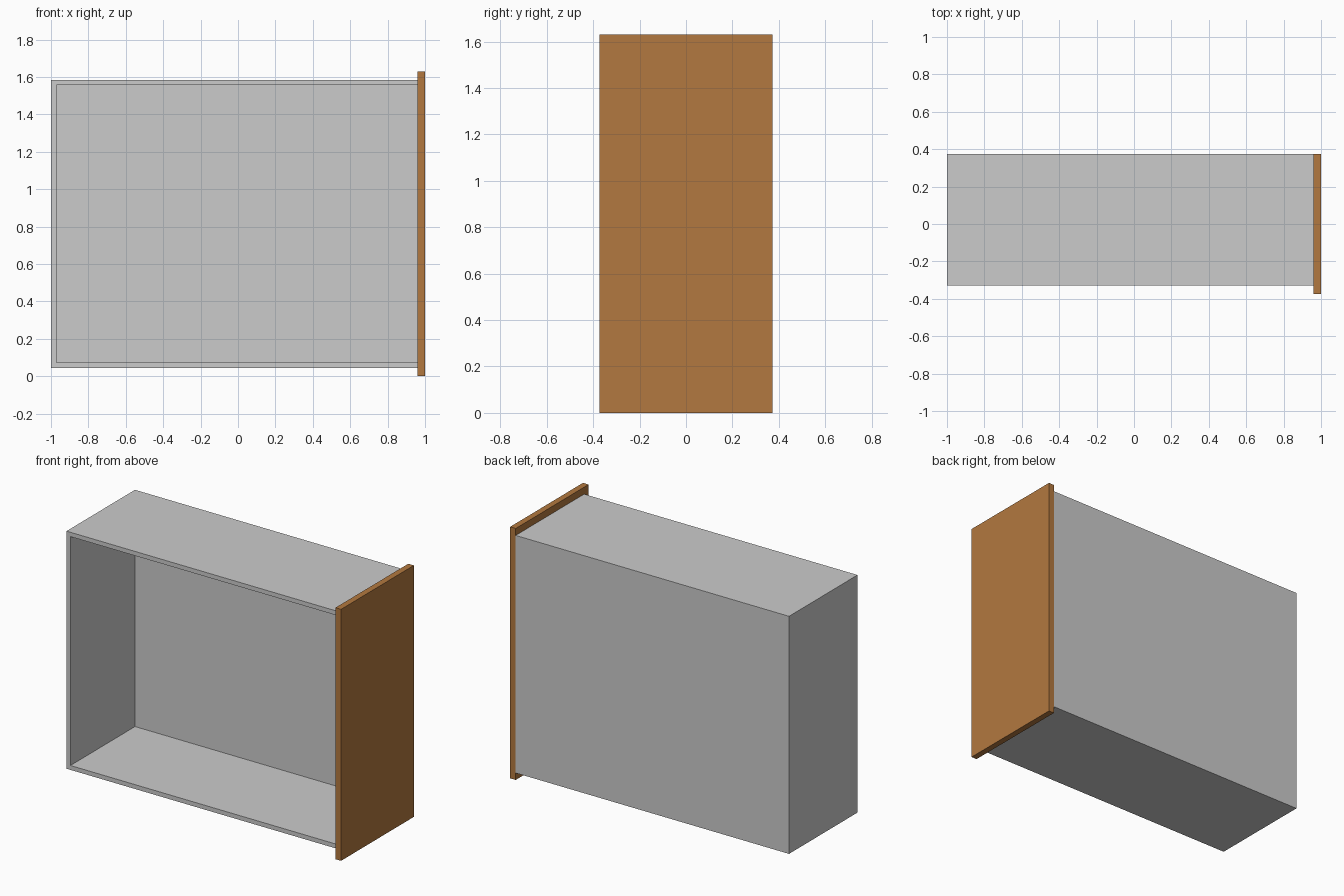
import bpy, bmesh

if "Cube" in bpy.data.objects:
    bpy.data.objects.remove(bpy.data.objects["Cube"])


def box(name, x, y, z, material=None):
    """Axis-aligned box from (min, max) ranges."""
    bm = bmesh.new()
    bmesh.ops.create_cube(bm, size=1)
    for v in bm.verts:
        v.co = [r[0] if c < 0 else r[1] for c, r in zip(v.co, (x, y, z))]
    mesh = bpy.data.meshes.new(name)
    bm.to_mesh(mesh)
    bm.free()
    obj = bpy.data.objects.new(name, mesh)
    bpy.context.collection.objects.link(obj)
    if material:
        mesh.materials.append(material)
    return obj


wood = bpy.data.materials.new("wood")
wood.diffuse_color = (0.45, 0.19, 0.05, 1)
wood.use_nodes = True
wood.node_tree.nodes["Principled BSDF"].inputs["Base Color"].default_value = wood.diffuse_color

T = 0.04                      # board thickness
FACE_X = 0.96                 # inner side of the wooden face panel
Y0, Y1 = -0.328, 0.373        # tray depth
Z0, Z1 = 0.045, 1.585         # tray height

# Tray: open towards the front, closed on the right by the face panel
tray = box("drawer_tray", (-1, FACE_X), (Y0, Y1), (Z0, Z1))
bm = bmesh.new()
bm.from_mesh(tray.data)
front = [f for f in bm.faces if f.normal.y < -0.9]
bmesh.ops.inset_region(bm, faces=front, thickness=T)
# Push the inset to the back board and run its right edge up to the panel
for v in front[0].verts:
    if v.co.x > 0:
        v.co.x = FACE_X - 0.001
rim = [v.co.copy() for v in front[0].verts]
pushed = bmesh.ops.extrude_face_region(bm, geom=front)["geom"]
for v in (g for g in pushed if isinstance(g, bmesh.types.BMVert)):
    v.co.y = Y1 - T
bmesh.ops.delete(bm, geom=[f for f in front if f.is_valid], context='FACES_ONLY')
bmesh.ops.recalc_face_normals(bm, faces=bm.faces)
bm.to_mesh(tray.data)
bm.free()

# Wooden face panel, overhanging the tray
box("drawer_face", (FACE_X, 1), (-0.373, Y1), (0, 1.63), wood)
